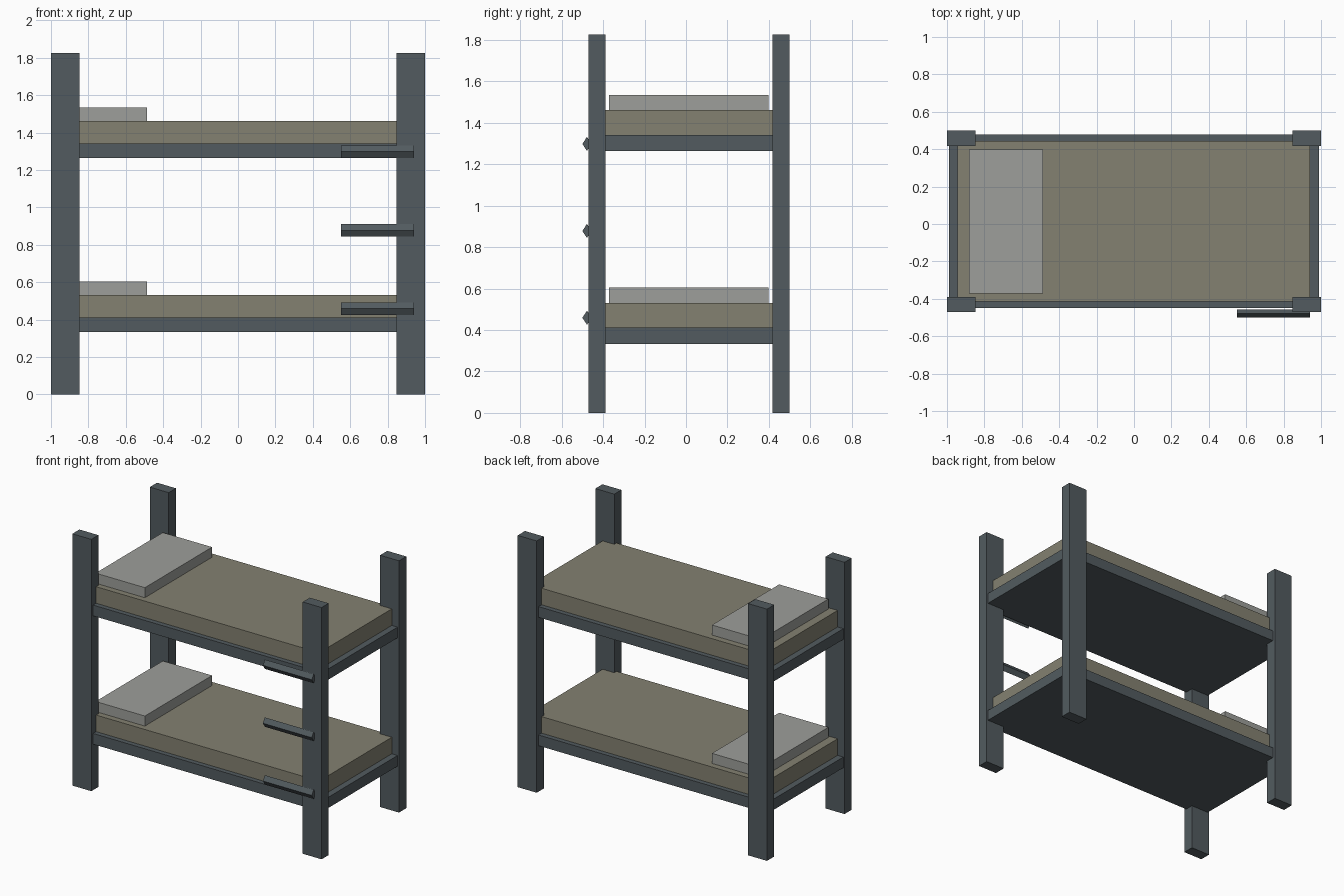
import bpy, bmesh

if "Cube" in bpy.data.objects:
    bpy.data.objects.remove(bpy.data.objects["Cube"])


def material(name, rgb):
    m = bpy.data.materials.new(name)
    m.diffuse_color = (*rgb, 1)
    m.use_nodes = True
    m.node_tree.nodes["Principled BSDF"].inputs["Base Color"].default_value = m.diffuse_color
    return m


FRAME = material("dark_frame", (0.085, 0.105, 0.115))
FABRIC = material("mattress_fabric", (0.23, 0.22, 0.165))
LINEN = material("pillow_linen", (0.34, 0.345, 0.325))


def add_object(name, bm, mat):
    bmesh.ops.recalc_face_normals(bm, faces=bm.faces)
    me = bpy.data.meshes.new(name)
    bm.to_mesh(me)
    bm.free()
    me.materials.append(mat)
    bpy.context.collection.objects.link(bpy.data.objects.new(name, me))


def box(name, x, y, z, mat):
    """Box from (min, max) ranges on each axis."""
    bm = bmesh.new()
    bmesh.ops.create_cube(bm, size=1)
    for v in bm.verts:
        v.co = [(a + b) / 2 + c * (b - a) for (a, b), c in zip((x, y, z), v.co)]
    add_object(name, bm, mat)


def rung(name, x, y, z, depth, height, mat):
    """Bar with a diamond cross-section running along x."""
    bm = bmesh.new()
    section = [(-depth, 0), (0, -height), (depth, 0), (0, height)]
    face = bm.faces.new([bm.verts.new((x[0], y + dy, z + dz)) for dy, dz in section])
    ext = bmesh.ops.extrude_face_region(bm, geom=[face], use_keep_orig=True)
    for v in ext["geom"]:
        if isinstance(v, bmesh.types.BMVert):
            v.co.x = x[1]
    add_object(name, bm, mat)


# Corner posts
for side, x in (("left", (-1, -0.848)), ("right", (0.848, 1))):
    for end, y in (("front", (-0.47, -0.389)), ("back", (0.417, 0.5))):
        box(f"{end}_{side}_post", x, y, (0, 1.826), FRAME)

# Two bunks: base, mattress and pillow
for level, z in (("lower", 0.333), ("upper", 1.264)):
    box(f"{level}_bed_base", (-0.99, 0.988), (-0.45, 0.479), (z, z + 0.078), FRAME)
    box(f"{level}_mattress", (-0.944, 0.942), (-0.415, 0.444), (z + 0.078, z + 0.198), FABRIC)
    box(f"{level}_pillow", (-0.882, -0.487), (-0.372, 0.398), (z + 0.198, z + 0.271), LINEN)

# Ladder rungs on the front right post
for i, z in enumerate((0.459, 0.878, 1.298), 1):
    rung(f"ladder_rung_{i}", (0.55, 0.942), -0.478, z, 0.022, 0.034, FRAME)
